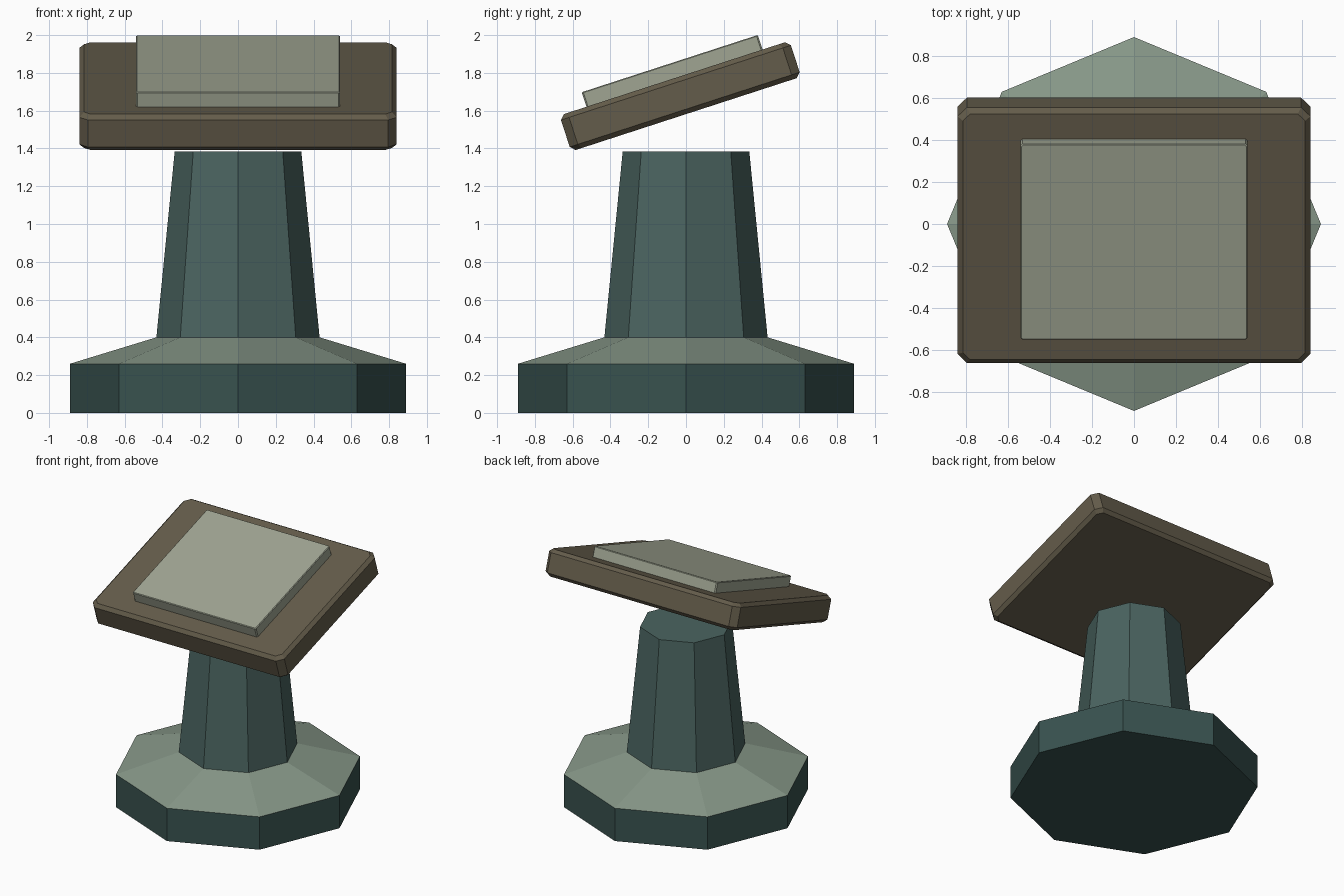
import bpy, bmesh, math
from mathutils import Matrix

if "Cube" in bpy.data.objects:
    bpy.data.objects.remove(bpy.data.objects["Cube"])

TILT = Matrix.Translation((0, -0.03, 1.677)) @ Matrix.Rotation(math.radians(18), 4, 'X')


def octagon(r, z):
    return [(r * math.cos(i * math.pi / 4), r * math.sin(i * math.pi / 4), z) for i in range(8)]


def cut_rect(hx, hy, c, z):
    """Rectangle with chamfered corners, counter-clockwise."""
    return [(hx, -hy + c, z), (hx, hy - c, z), (hx - c, hy, z), (-hx + c, hy, z),
            (-hx, hy - c, z), (-hx, -hy + c, z), (-hx + c, -hy, z), (hx - c, -hy, z)]


def loft(name, rings, color, matrix=Matrix.Identity(4)):
    """Closed flat-shaded solid through a stack of rings."""
    bm = bmesh.new()
    vs = [[bm.verts.new(matrix @ Matrix.Translation(p).translation) for p in ring] for ring in rings]
    n = len(vs[0])
    for a, b in zip(vs, vs[1:]):
        for i in range(n):
            j = (i + 1) % n
            bm.faces.new((a[i], a[j], b[j], b[i]))
    bm.faces.new(vs[0][::-1])
    bm.faces.new(vs[-1])
    bmesh.ops.recalc_face_normals(bm, faces=bm.faces)
    me = bpy.data.meshes.new(name)
    bm.to_mesh(me)
    bm.free()
    mat = bpy.data.materials.new(name + "_color")
    mat.diffuse_color = (*color, 1)
    mat.use_nodes = True
    mat.node_tree.nodes["Principled BSDF"].inputs["Base Color"].default_value = mat.diffuse_color
    me.materials.append(mat)
    ob = bpy.data.objects.new(name, me)
    bpy.context.collection.objects.link(ob)
    return ob


# Octagonal foot, with a paler sloping top
foot = loft("foot", [octagon(0.89, 0), octagon(0.89, 0.26), octagon(0.432, 0.40)], (0.04, 0.084, 0.078))
pale = bpy.data.materials.new("foot_slope_color")
pale.diffuse_color = (0.242, 0.314, 0.25, 1)
pale.use_nodes = True
pale.node_tree.nodes["Principled BSDF"].inputs["Base Color"].default_value = pale.diffuse_color
foot.data.materials.append(pale)
for f in foot.data.polygons:
    if f.normal.z > 0.5:
        f.material_index = 1

# Tapered column
loft("column", [octagon(0.432, 0.40), octagon(0.335, 1.385)], (0.069, 0.127, 0.117))

# Tilted slab with chamfered edges, floating just above the column
loft("tilted_slab", [cut_rect(0.815, 0.615, 0.035, -0.10), cut_rect(0.84, 0.64, 0.045, -0.075),
                     cut_rect(0.84, 0.64, 0.045, 0.075), cut_rect(0.815, 0.615, 0.035, 0.10)],
     (0.127, 0.107, 0.069), TILT)

# Pale panel on the slab
loft("top_panel", [cut_rect(0.54, 0.49, 0.008, 0.09), cut_rect(0.54, 0.49, 0.008, 0.176),
                   cut_rect(0.535, 0.485, 0.006, 0.181)], (0.35, 0.376, 0.29), TILT)
